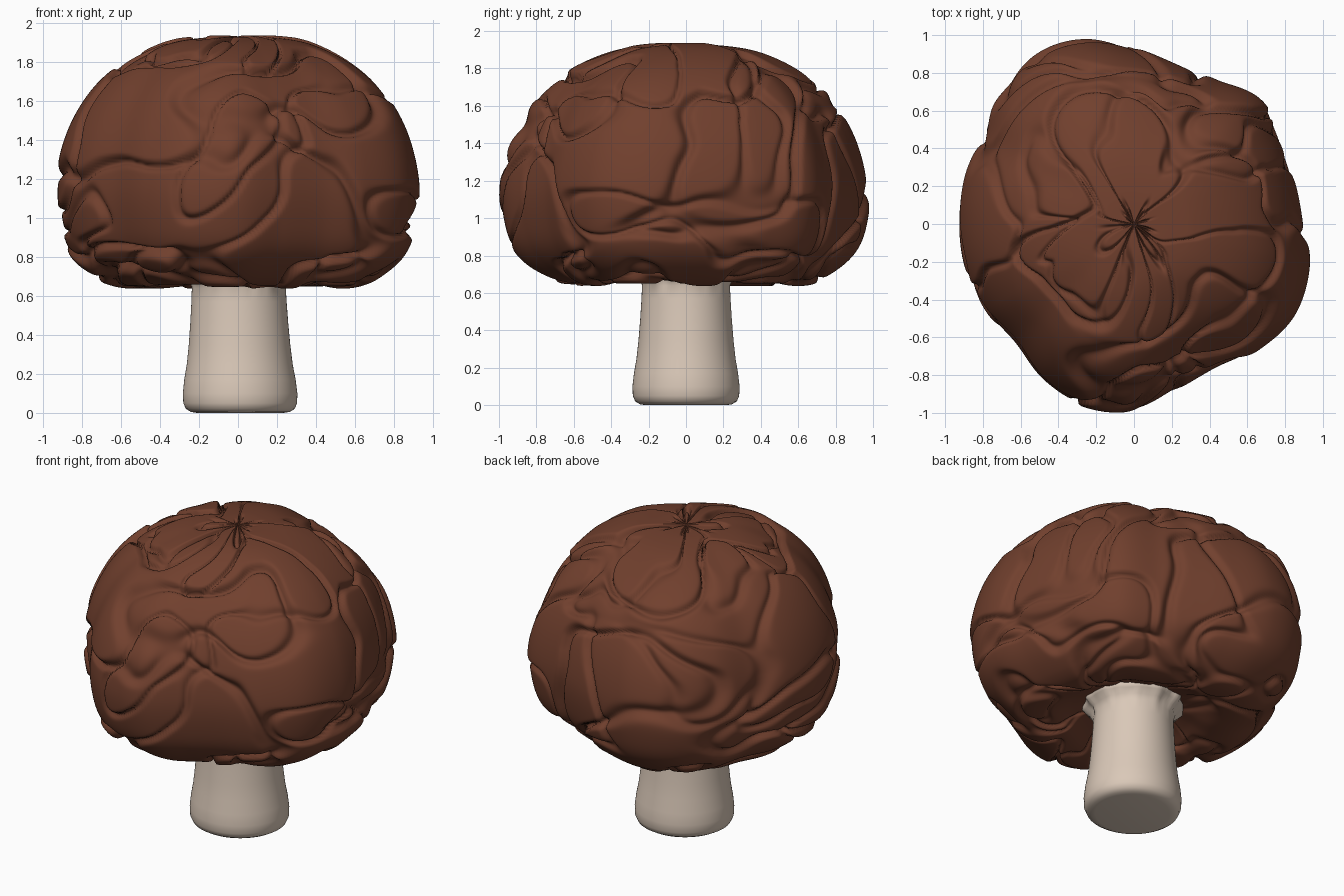
import bpy, bmesh, math
from mathutils import Vector, noise

if "Cube" in bpy.data.objects:
    bpy.data.objects.remove(bpy.data.objects["Cube"])

def material(name, rgb):
    m = bpy.data.materials.new(name)
    m.diffuse_color = (*rgb, 1)
    m.use_nodes = True
    m.node_tree.nodes["Principled BSDF"].inputs["Base Color"].default_value = m.diffuse_color
    return m

BROWN = material("cap brown", (0.165, 0.051, 0.027))
CREAM = material("stem cream", (0.70, 0.58, 0.48))

def catmull(pts, t, loop=False):
    """Smooth value at index t of a list of vectors."""
    n, i = len(pts), int(math.floor(t))
    f = t - i
    get = (lambda k: pts[k % n]) if loop else (lambda k: pts[max(0, min(n - 1, k))])
    a, b, c, d = (get(i + k) for k in (-1, 0, 1, 2))
    return 0.5 * (2 * b + (c - a) * f + (2 * a - 5 * b + 4 * c - d) * f * f
                  + (3 * b - a - 3 * c + d) * f ** 3)

def revolve(name, rings, mat, cap_start, cap_end):
    """Skin a list of rings of points into a smooth object."""
    bm = bmesh.new()
    rows = [[bm.verts.new(p) for p in r] for r in rings]
    n = len(rows[0])
    for a, b in zip(rows, rows[1:]):
        for j in range(n):
            bm.faces.new((a[j], a[(j + 1) % n], b[(j + 1) % n], b[j]))
    if cap_start:
        bm.faces.new(rows[0])
    if cap_end:
        bm.faces.new(rows[-1])
    bmesh.ops.recalc_face_normals(bm, faces=bm.faces)
    for f in bm.faces:
        f.smooth = True
    me = bpy.data.meshes.new(name)
    bm.to_mesh(me)
    bm.free()
    me.materials.append(mat)
    ob = bpy.data.objects.new(name, me)
    bpy.context.collection.objects.link(ob)
    return ob

# cap: irregular outline (radius every 15 degrees) times a dome profile
OUTLINE = [.89, .88, .90, .92, .86, .87, .93, 1.01, 1.035, .99, .91, .92,
           .92, .92, .91, .895, .96, 1.0, .985, .90, .87, .92, .96, .94]
PROFILE = [Vector(p) for p in (
    (.004, 1.925), (.2, 1.92), (.4, 1.885), (.6, 1.80), (.76, 1.685), (.88, 1.535),
    (.96, 1.36), (1, 1.16), (.985, .98), (.935, .84), (.83, .735), (.68, .66),
    (.52, .66), (.38, .71), (.22, .76))]
SEG, ROWS = 360, 210

def wrinkle(a, t):
    """Inward depth of the brain-like folds; creases converge at the crown."""
    p = Vector((math.cos(a) * 1.25, math.sin(a) * 1.25, t * 2.7))
    q = p + 0.5 * noise.noise_vector(p * 1.1 + Vector((3, 7, 1)))
    n1 = noise.noise(q * 1.05)
    n2 = noise.noise(q * 1.4 + Vector((11, 4, 9)))
    groove = 0.04 * math.exp(-(n1 / 0.06) ** 2) + 0.03 * math.exp(-(n2 / 0.06) ** 2)
    return groove + 0.008 * math.tanh(n1 / 0.05) + 0.006 * math.tanh(n2 / 0.05)

def cap_point(a, u):
    r, z = catmull(PROFILE, u * (len(PROFILE) - 1))
    s = catmull(OUTLINE, (a / math.tau * 24) % 24, True)
    s += (0.92 - s) * max(0, 1 - r * 1.6) ** 2
    return Vector((r * s * math.cos(a), r * s * math.sin(a), z))

rings = []
for i in range(ROWS + 1):
    u = i / ROWS
    ring = []
    for j in range(SEG):
        a = math.tau * j / SEG
        p = cap_point(a, u)
        e = 0.004
        du = cap_point(a, min(1, u + e)) - cap_point(a, max(0, u - e))
        da = cap_point(a + 0.01, u) - cap_point(a - 0.01, u)
        nrm = du.cross(da).normalized()
        if u < 0.5 and nrm.z < 0:
            nrm = -nrm
        elif u >= 0.5 and nrm.dot(Vector((p.x, p.y, p.z - 1.2))) < 0:
            nrm = -nrm
        fade = min(1, 0.3 + u * 6) * min(1, (1 - u) * 4)
        ring.append(p - nrm * (wrinkle(a, u * 1.6) - 0.006) * fade)
    rings.append(ring)
revolve("wrinkled_cap", rings, BROWN, True, False)

# stem: slightly waisted, swollen foot, flared ragged collar under the cap
STEM = [(.22, 0), (.25, .005), (.275, .02), (.288, .05), (.29, .1), (.282, .17),
        (.268, .25), (.257, .35), (.248, .46), (.241, .57), (.238, .64),
        (.25, .68), (.28, .71), (.3, .74), (.27, .78), (.2, .84)]
stem_rings = []
for r, z in STEM:
    ring = []
    for j in range(96):
        a = math.tau * j / 96
        rag = 0.02 * noise.noise(Vector((math.cos(a) * 5, math.sin(a) * 5, z * 6))) if z > .66 else 0
        rr = r * (1 + 0.015 * math.sin(2 * a + 1)) + rag
        ring.append((0.012 * (1 - z) + rr * math.cos(a), rr * math.sin(a), z))
    stem_rings.append(ring)
revolve("stem", stem_rings, CREAM, True, True)
